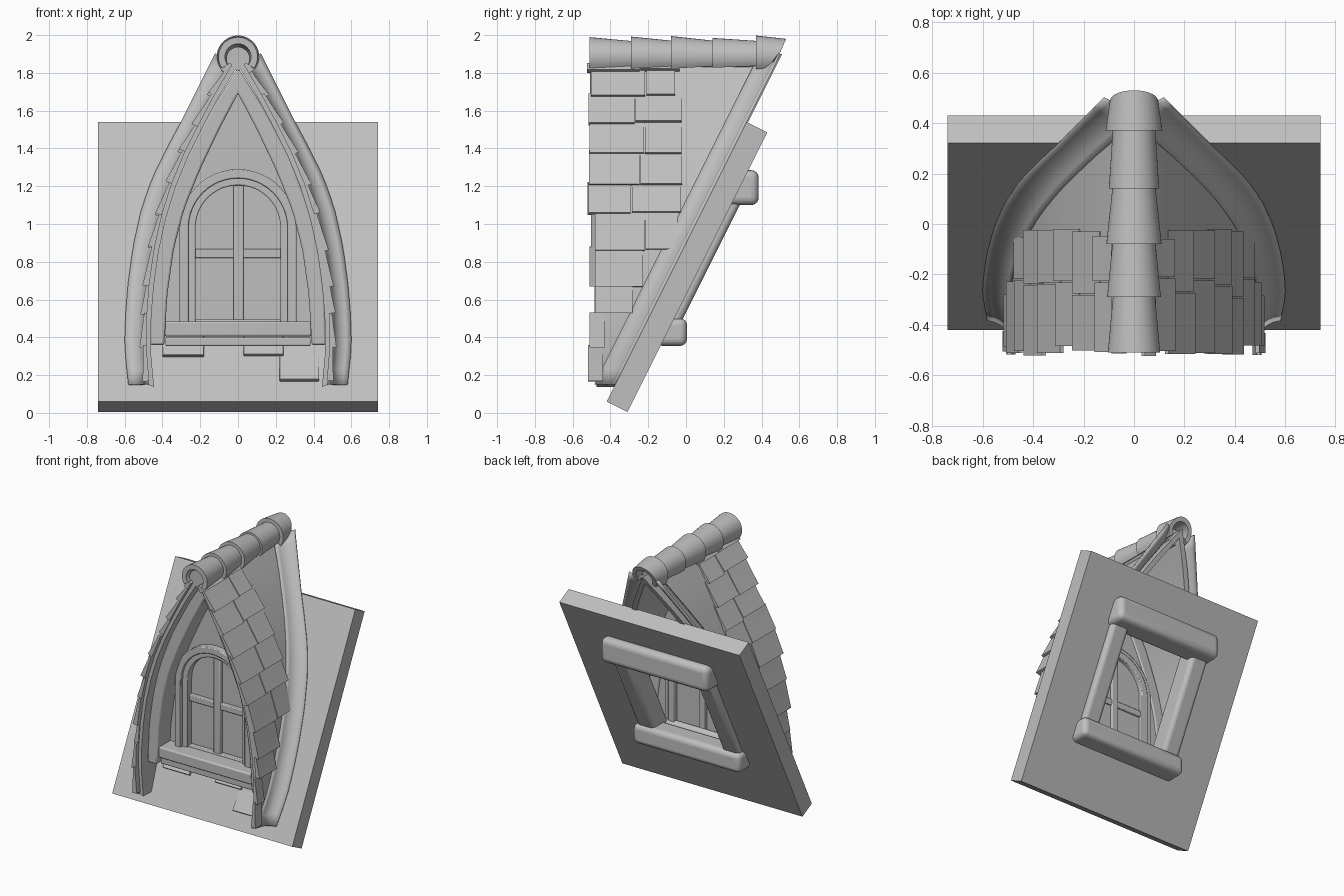
import bpy, bmesh, math, random
from mathutils import Vector, Matrix

random.seed(4)
cube = bpy.data.objects.get("Cube")
if cube:
    bpy.data.objects.remove(cube, do_unlink=True)

GREY = (0.52, 0.52, 0.52, 1)
grey = bpy.data.materials.new("plain grey")
grey.use_nodes = True
grey.diffuse_color = GREY
grey.node_tree.nodes["Principled BSDF"].inputs["Base Color"].default_value = GREY
made = []


def finish(name, bm, bevel=0, segments=2):
    bmesh.ops.recalc_face_normals(bm, faces=bm.faces[:])
    mesh = bpy.data.meshes.new(name)
    bm.to_mesh(mesh)
    bm.free()
    mesh.materials.append(grey)
    ob = bpy.data.objects.new(name, mesh)
    bpy.context.collection.objects.link(ob)
    if bevel:
        mod = ob.modifiers.new("bevel", "BEVEL")
        mod.width, mod.segments = bevel, segments
    made.append(ob)
    return ob


def shell(name, lines, closed=False, bevel=0):
    """Solid whose cross-section corners run along the given 3D lines."""
    bm = bmesh.new()
    rows = [[bm.verts.new(p) for p in line] for line in lines]
    n, m = len(rows[0]), len(rows)
    for i in range(n if closed else n - 1):
        j = (i + 1) % n
        for k in range(m):
            a, b = rows[k], rows[(k + 1) % m]
            bm.faces.new((a[i], a[j], b[j], b[i]))
    if not closed:
        for i in (0, n - 1):
            bm.faces.new([r[i] for r in rows])
    return finish(name, bm, bevel)


def strip(name, outer, inner, front, back, closed=False, bevel=0):
    """Band between two x-z outlines; front and back give y from z."""
    put = lambda pts, f: [(x, f(z) if callable(f) else f, z) for x, z in pts]
    return shell(name, [put(outer, front), put(inner, front),
                        put(inner, back), put(outer, back)], closed, bevel)


def box(name, x, y, z, bevel=0.006, matrix=None, segments=2):
    bm = bmesh.new()
    bmesh.ops.create_cube(bm, size=1)
    for v in bm.verts:
        v.co = [lo + (c + 0.5) * (hi - lo) for c, (lo, hi) in zip(v.co, (x, y, z))]
    ob = finish(name, bm, bevel, segments)
    if matrix:
        ob.matrix_world = matrix
    return ob


def resample(pts, n):
    pts = [Vector(p) for p in pts]
    steps = [(b - a).length for a, b in zip(pts, pts[1:])]
    total, out = sum(steps), []
    for k in range(n):
        d, i = total * k / (n - 1), 0
        while i < len(steps) - 1 and d > steps[i]:
            d -= steps[i]
            i += 1
        out.append(tuple(pts[i].lerp(pts[i + 1], min(1, d / steps[i]))))
    return out


def mirrored(half):
    """Whole outline from a right half listed top to bottom."""
    left = [(-x, z) for x, z in reversed(half)]
    return left + [p for p in half if p[0] > 0]


def arch(r, base=0.46, spring=0.98, n=24):
    pts = [(-r * math.cos(math.pi * k / n), spring + r * math.sin(math.pi * k / n))
           for k in range(n + 1)]
    return [(-r, base)] + pts + [(r, base)]


def plane_y(z):
    return -0.42 + (z - 0.06) * 0.5


# Sloping roof slab with an opening, in its own tilted frame
s = Vector((0, 1, 2)).normalized()
nrm = Vector((1, 0, 0)).cross(s)
slope = Matrix.Translation((0, -0.42, 0.06)) @ Matrix(
    (Vector((1, 0, 0)), s, nrm)).transposed().to_4x4()


def rect(w, lo, hi, depth):
    return [(-w, lo, depth), (w, lo, depth), (w, hi, depth), (-w, hi, depth)]


slab = shell("roof_slab", [rect(0.74, 0, 1.655, 0), rect(0.32, 0.5, 1.27, 0),
                           rect(0.32, 0.5, 1.27, -0.123), rect(0.74, 0, 1.655, -0.123)], True)
slab.matrix_world = slope

# Rough beams framing the opening at the back
box("back_top_beam", (-0.44, 0.44), (0.2, 0.385), (1.1, 1.285), 0.04, segments=4)
box("back_bottom_beam", (-0.44, 0.44), (-0.16, 0.005), (0.355, 0.5), 0.035, segments=4)
for side, word in ((-1, "right"), (1, "left")):
    box(word + "_back_beam", (side * 0.35 - 0.07, side * 0.35 + 0.07), (0.46, 1.28),
        (-0.165, -0.005), 0.03, slope, 4)

# Curved dormer roof
half = [(0.035, 1.86), (0.14, 1.68), (0.22, 1.53), (0.295, 1.38), (0.365, 1.21), (0.415, 1.05),
        (0.455, 0.87), (0.483, 0.67), (0.495, 0.5), (0.498, 0.35), (0.48, 0.15)]
inner_half = [(0.0, 1.84)] + [(x - 0.035, z - 0.012) for x, z in half[1:]]
outer = mirrored([(0.0, 1.9)] + half[1:])
strip("dormer_roof", resample(outer, 41), resample(mirrored(inner_half), 41), -0.475,
      lambda z: plane_y(z) + 0.01)

# Flared skirt where the dormer meets the slab
rim = [(0.12, 1.9), (0.21, 1.72), (0.3, 1.54), (0.375, 1.4), (0.45, 1.25), (0.51, 1.08),
       (0.555, 0.88), (0.583, 0.67), (0.596, 0.5), (0.6, 0.35), (0.58, 0.15)]
for side, word in ((-1, "right"), (1, "left")):
    bm = bmesh.new()
    grid = []
    for (x, z), (xr, zr) in zip(resample(half, 25), resample(rim, 25)):
        a = Vector((side * x, plane_y(z) - 0.11, z))
        b = Vector((side * (x + 0.01), plane_y(z) - 0.012, z))
        c = Vector((side * xr, plane_y(zr) - 0.003, zr))
        grid.append([bm.verts.new(a.lerp(b, t).lerp(b.lerp(c, t), t))
                     for t in (k / 6 for k in range(7))])
    for p, q in zip(grid, grid[1:]):
        for k in range(6):
            bm.faces.new((p[k], p[k + 1], q[k + 1], q[k]))
    skirt = finish(word + "_skirt", bm)
    mod = skirt.modifiers.new("thickness", "SOLIDIFY")
    mod.thickness, mod.offset = 0.012, 0


# Shingles on the front part of both roof sides
def roof_point(z):
    for (x0, z0), (x1, z1) in zip(half, half[1:]):
        if z >= z1:
            break
    t = (z0 - z) / (z0 - z1)
    return Vector((x0 + (x1 - x0) * t, z)), Vector((z0 - z1, x1 - x0)).normalized()


rows = [(1.81, -0.02), (1.68, -0.05), (1.53, -0.02), (1.38, -0.02), (1.21, -0.02), (1.05, -0.02),
        (0.87, -0.04), (0.67, -0.23), (0.52, -0.28), (0.35, -0.42), (0.16, -0.43)]
tops = [1.87] + [z for z, e in rows]
for side, word in ((-1, "right"), (1, "left")):
    for r, ((low, end), top) in enumerate(zip(rows, tops)):
        cuts = [-0.495 + random.uniform(-0.03, 0.015), end + random.uniform(-0.01, 0.01)]
        if end > -0.1:
            cuts.insert(1, -0.25 + random.uniform(-0.04, 0.04))
        for k, (y0, y1) in enumerate(zip(cuts, cuts[1:])):
            zl = low + random.uniform(-0.012, 0.012)
            corners = []
            for z, lift in ((top + 0.01, 0.004), ((top + zl) / 2, 0.013), (zl, 0.024)):
                p, out = roof_point(min(z, 1.85))
                corners.append((p + out * lift, p - out * 0.012))
            lines = []
            for idx, y in ((0, y0), (1, y0), (1, y1 - 0.006), (0, y1 - 0.006)):
                lines.append([(side * c[idx].x, y, c[idx].y) for c in corners])
            shell(f"{word}_shingle_{r}_{k}", lines)

# Ridge pole and overlapping half-round ridge tiles
bm = bmesh.new()
bmesh.ops.create_cone(bm, cap_ends=True, segments=24, radius1=0.062, radius2=0.062, depth=0.9,
                      matrix=Matrix.Translation((0, -0.03, 1.875)) @ Matrix.Rotation(math.pi / 2, 4, "X"))
finish("ridge_pole", bm)


def tile_arc(r, y, slant=0):
    pts = []
    for k in range(25):
        a = math.radians(-35 + 250 * k / 24)
        z = 1.885 + r * math.sin(a)
        pts.append((r * math.cos(a), y + slant * (z - 1.98), z))
    return pts


tiles = [(-0.51, -0.28, 0.104, 0.083), (-0.29, -0.07, 0.107, 0.085), (-0.08, 0.15, 0.11, 0.085),
         (0.14, 0.38, 0.1, 0.084), (0.37, 0.53, 0.113, 0.095)]
for i, (y0, y1, r0, r1) in enumerate(tiles):
    cut = 0.43 if i == 4 else 0
    shell(f"ridge_tile_{i}", [tile_arc(r0, y0), tile_arc(r0 - 0.035, y0),
                              tile_arc(r1 - 0.03, y1, cut), tile_arc(r1, y1, cut)])

# Recessed pointed arch and the wall behind it
band_in = mirrored([(0, 1.69), (0.1, 1.5), (0.2, 1.29), (0.285, 1.08), (0.34, 0.87),
                    (0.375, 0.62), (0.39, 0.36)])
band_out = mirrored([(0, 1.83), (0.12, 1.64), (0.27, 1.36), (0.375, 1.08), (0.425, 0.87),
                     (0.458, 0.62), (0.465, 0.36)])
strip("pointed_arch", resample(band_out, 41), resample(band_in, 41), -0.4, -0.19, bevel=0.01)
strip("front_wall", resample(band_in, 41), resample(arch(0.27, 0.38), 41), -0.25, -0.2)

# Arched window
strip("window_outer_frame", arch(0.31), arch(0.262), -0.3, -0.19, bevel=0.006)
strip("window_inner_frame", arch(0.275), arch(0.225), -0.275, -0.18, bevel=0.006)
dome = arch(0.24)[1:-1]
strip("window_pane", dome, [(x, 0.44) for x, z in dome], -0.222, -0.214)
box("window_upright", (-0.024, 0.03), (-0.255, -0.195), (0.46, 1.21))
box("window_crossbar", (-0.23, 0.23), (-0.25, -0.2), (0.82, 0.868))
box("window_bottom_rail", (-0.23, 0.23), (-0.26, -0.19), (0.46, 0.495))

# Window sill
box("sill_top", (-0.39, 0.39), (-0.38, -0.18), (0.405, 0.485), 0.01)
box("sill_base", (-0.385, 0.385), (-0.36, -0.2), (0.355, 0.4))

# Loose shingles on the slab below the sill
for i, (x0, x1, v) in enumerate(((-0.4, -0.18, 0.265), (0.03, 0.24, 0.27), (0.22, 0.43, 0.12))):
    tilt = slope @ Matrix.Translation((0, v, 0)) @ Matrix.Rotation(-0.12, 4, "X")
    box(f"loose_shingle_{i}", (x0, x1), (0, 0.16), (-0.01, 0.018), 0.003, tilt)

# Smooth shading with sharp edges kept
bpy.ops.object.select_all(action="DESELECT")
for ob in made:
    ob.select_set(True)
bpy.context.view_layer.objects.active = made[0]
bpy.ops.object.shade_smooth_by_angle(angle=math.radians(35))
